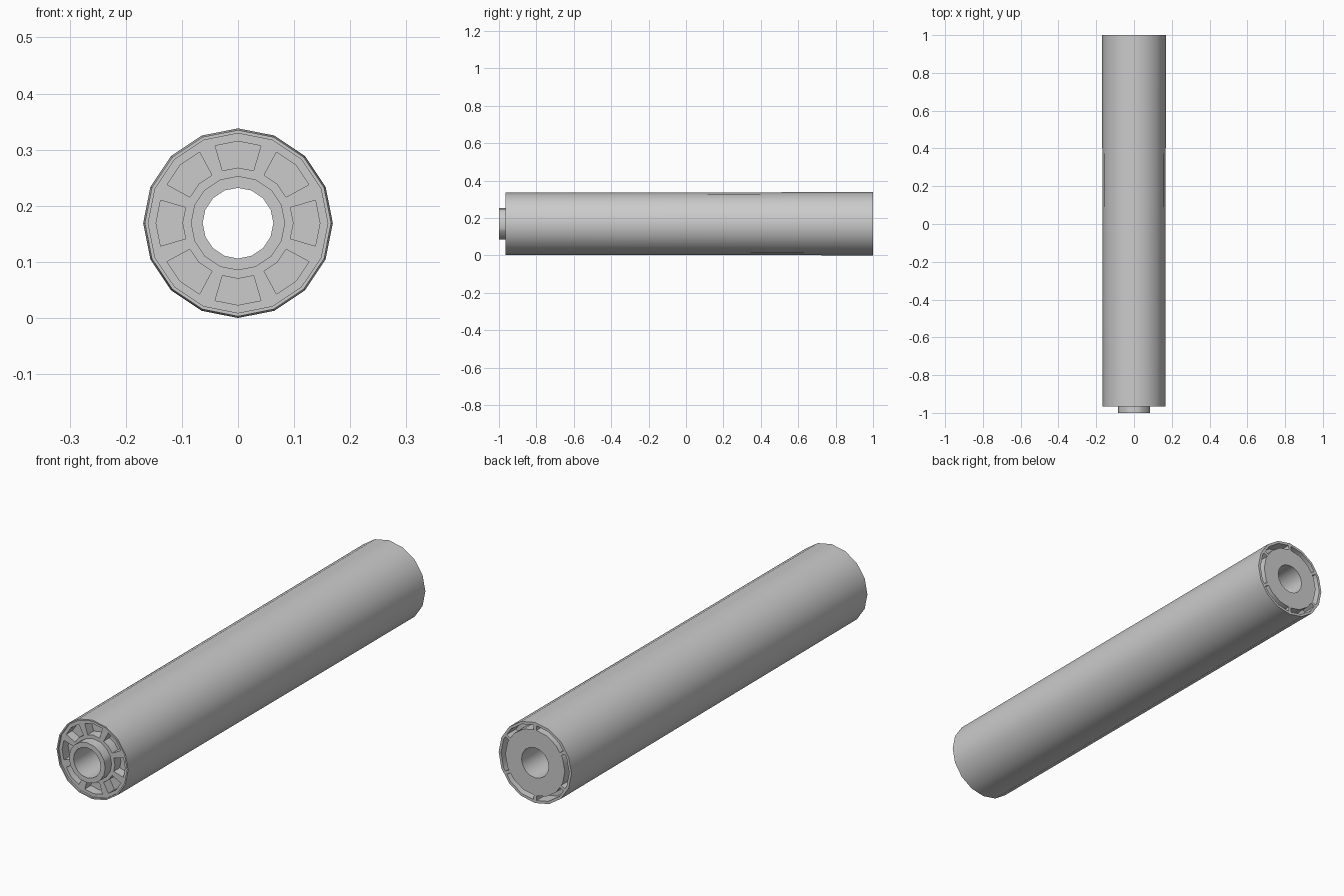
import bpy, bmesh, math

if "Cube" in bpy.data.objects:
    bpy.data.objects.remove(bpy.data.objects["Cube"], do_unlink=True)

CENTRE_Z = 0.169
SIDES = 16
STEP = 360 / SIDES
FRONT, BACK, TIP = -0.965, 1.0, -1.0
BORE = 0.063

grey = bpy.data.materials.new("plain grey")
grey.use_nodes = True
grey.diffuse_color = (0.6, 0.6, 0.6, 1)
grey.node_tree.nodes["Principled BSDF"].inputs["Base Color"].default_value = (0.6, 0.6, 0.6, 1)


def on_polygon(r, degrees):
    """Radius of a regular polygon at the given angle, vertex at the top."""
    off = degrees % STEP - STEP / 2
    return r * math.cos(math.radians(STEP / 2)) / math.cos(math.radians(off))


def lathe(name, profile, angles, pocket_row=None, is_pocket=None, depth=0):
    """Sweep (radius, y) points around the axis; sink chosen faces of one row."""
    bm = bmesh.new()
    rings = []
    for r, y in profile:
        ring = []
        for a in angles:
            rr, t = on_polygon(r, a), math.radians(a)
            ring.append(bm.verts.new((rr * math.cos(t), y, CENTRE_Z + rr * math.sin(t))))
        rings.append(ring)
    pockets = []
    n = len(angles)
    for i in range(len(rings) - 1):
        for j in range(n):
            k = (j + 1) % n
            face = bm.faces.new((rings[i][j], rings[i][k], rings[i + 1][k], rings[i + 1][j]))
            nxt = angles[k] if k else angles[0] + 360
            if i == pocket_row and is_pocket((angles[j] + nxt) / 2):
                pockets.append(face)
    if pockets:
        bm.normal_update()
        bmesh.ops.inset_region(bm, faces=pockets, thickness=0, depth=0)
        floor = {v for f in pockets for v in f.verts}
        bmesh.ops.translate(bm, verts=list(floor), vec=(0, depth, 0))
    mesh = bpy.data.meshes.new(name)
    bm.to_mesh(mesh)
    bm.free()
    mesh.materials.append(grey)
    obj = bpy.data.objects.new(name, mesh)
    bpy.context.collection.objects.link(obj)
    bpy.ops.object.select_all(action="DESELECT")
    obj.select_set(True)
    bpy.context.view_layer.objects.active = obj
    bpy.ops.object.shade_smooth_by_angle(angle=math.radians(35))
    return obj


def off_centre(a, spacing, start=0):
    """Angular distance to the nearest of several evenly spaced directions."""
    return abs((a - start + spacing / 2) % spacing - spacing / 2)


corners = [i * STEP for i in range(SIDES)]

# Slightly tapered outer sleeve and the through bore
lathe("outer_sleeve", [(0.169, BACK), (0.166, FRONT)], corners)
lathe("bore", [(BORE, TIP), (BORE, BACK)], corners)

# Front cap: raised rim, eight wedge pockets and a short collar
HALF = 16.5
front_angles = sorted(corners + [(45 * i + s * HALF) % 360 for i in range(8) for s in (-1, 1)])
face_y = FRONT + 0.008
lathe("front_cap",
      [(0.166, FRONT), (0.16, FRONT), (0.16, face_y), (0.146, face_y), (0.099, face_y),
       (0.084, face_y), (0.084, TIP), (BORE, TIP)],
      front_angles, 3, lambda a: off_centre(a, 45) < HALF, 0.04)

# Back cap: flat disc ringed by a groove that thin ribs divide
RIB, GAP = 2.5, 60
rib_angles = {round((90 + GAP * i + s * RIB) % 360, 3) for i in range(6) for s in (-1, 1)}
lathe("back_cap",
      [(BORE, BACK), (0.138, BACK), (0.158, BACK), (0.169, BACK)],
      sorted(rib_angles | set(corners)), 1,
      lambda a: off_centre(a, GAP, 90) > RIB, -0.06)
